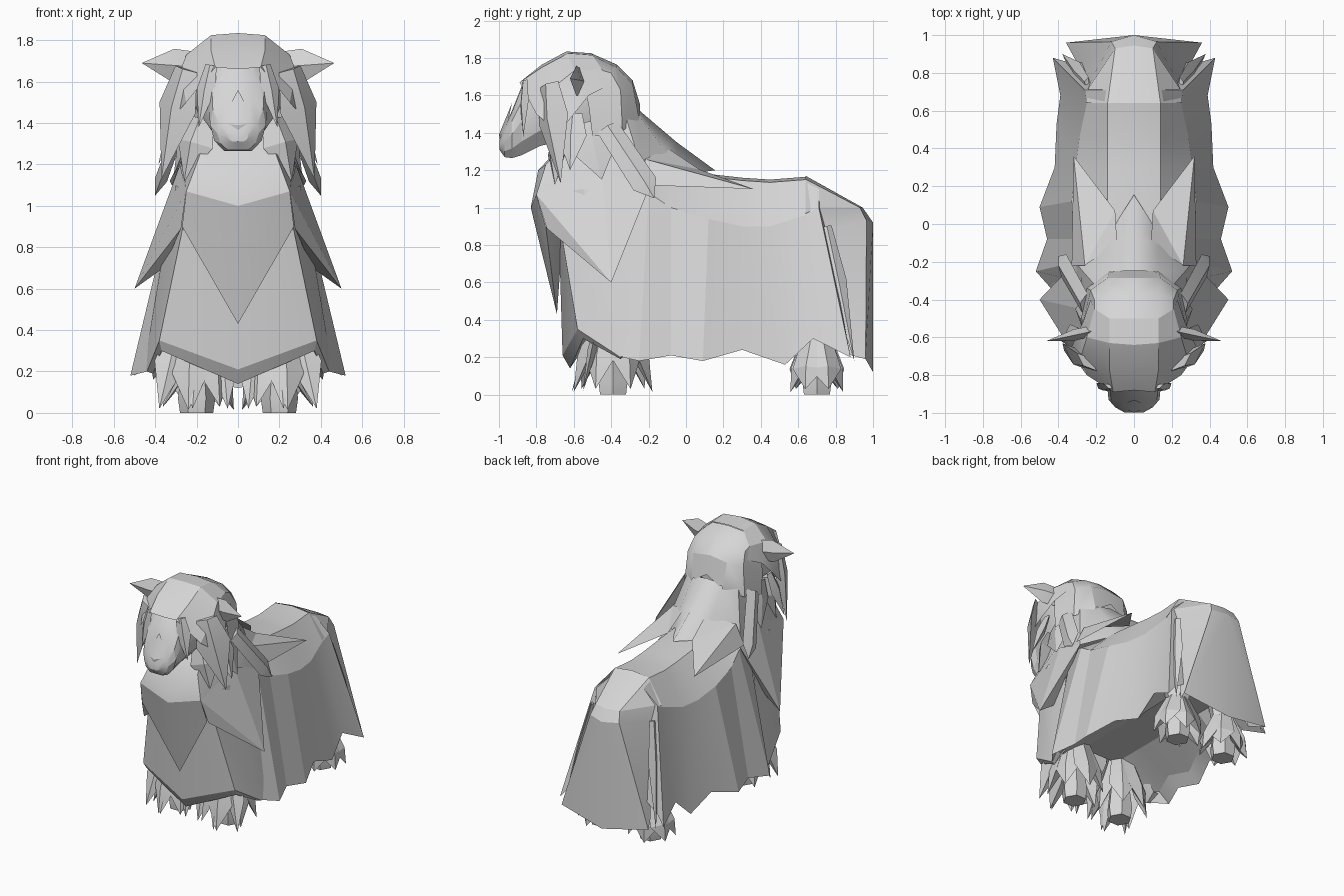
import bpy, bmesh, math
from mathutils import Vector

if "Cube" in bpy.data.objects:
    bpy.data.objects.remove(bpy.data.objects["Cube"], do_unlink=True)

wool = bpy.data.materials.new("wool_grey")
wool.use_nodes = True
GREY = (0.67, 0.67, 0.67, 1)
wool.diffuse_color = GREY
wool.node_tree.nodes["Principled BSDF"].inputs["Base Color"].default_value = GREY
CORE = Vector((0, 0, 0.7))


def build(name, verts, faces, smooth=28, sheet=True):
    """Make one half and mirror it across x = 0."""
    bm = bmesh.new()
    vs = [bm.verts.new(v) for v in verts]
    for f in faces:
        bm.faces.new([vs[i] for i in f])
    bmesh.ops.recalc_face_normals(bm, faces=bm.faces[:])
    if sheet:
        facing = sum(f.normal.dot(f.calc_center_median() - CORE) * f.calc_area() for f in bm.faces)
        if facing < 0:
            bmesh.ops.reverse_faces(bm, faces=bm.faces[:])
    mesh = bpy.data.meshes.new(name)
    bm.to_mesh(mesh)
    bm.free()
    mesh.materials.append(wool)
    ob = bpy.data.objects.new(name, mesh)
    bpy.context.collection.objects.link(ob)
    mirror = ob.modifiers.new("both_sides", 'MIRROR')
    mirror.merge_threshold = 0.002
    bpy.ops.object.select_all(action='DESELECT')
    ob.select_set(True)
    bpy.context.view_layer.objects.active = ob
    bpy.ops.object.shade_smooth_by_angle(angle=math.radians(smooth))


def loft(name, rows, smooth=28, cap_first=False, cap_last=False):
    """Skin a sheet over rows of equal length."""
    n = len(rows[0])
    verts = [p for row in rows for p in row]
    faces = [(r * n + c, r * n + c + 1, (r + 1) * n + c + 1, (r + 1) * n + c)
             for r in range(len(rows) - 1) for c in range(n - 1)]
    if cap_first:
        faces.append(tuple(range(n)))
    if cap_last:
        faces.append(tuple(range(len(verts) - n, len(verts))))
    build(name, verts, faces, smooth)


def strand(name, root, tip, width, thick, out, root_scale=0.6, bulge=0.4):
    """A pointed lock of hair with a diamond cross-section."""
    root, tip, out = Vector(root), Vector(tip), Vector(out)
    along = tip - root
    across = along.cross(out).normalized()
    normal = across.cross(along).normalized()
    verts = []
    for t, s in ((0, root_scale), (bulge, 1)):
        c = root + along * t
        verts += [c + across * width * s / 2, c + normal * thick * s / 2,
                  c - across * width * s / 2, c - normal * thick * s / 2]
    verts.append(tip)
    faces = [(0, 1, 2, 3)]
    for i in range(4):
        j = (i + 1) % 4
        faces += [(i, j, 4 + j, 4 + i), (4 + i, 4 + j, 8)]
    build(name, verts, faces, 20, sheet=False)


# Body coat: back ridge, flank break, hem, tucked underside
rows = []
for ty, tz, sx, sz, hx, hy, hz in (
        (-.3, 1.2, .3, 1.1, .44, -.34, .2), (-.2, 1.2, .3, 1.08, .52, -.25, .18),
        (-.08, 1.2, .32, 1.0, .46, -.08, .21), (.12, 1.18, .33, .94, .5, .09, .18),
        (.3, 1.16, .31, .9, .42, .3, .24), (.45, 1.15, .29, .9, .41, .53, .16),
        (.64, 1.165, .25, .96, .39, .68, .3), (.71, 1.12, .26, 1.0, .43, .88, .2)):
    rows.append([(0, ty, tz), (.14, ty, tz - .015), (sx, ty, sz), (hx, hy, hz),
                 (hx - .07, hy - .02, hz + .08), (.15, hy - .03, .42), (0, hy - .03, .42)])
loft("body_coat", rows, 14, cap_last=True)

# Tail: rump plate, flared hanging panel and its sides
loft("tail_panel", [
    [(0, .64, 1.17), (.14, .64, 1.152), (.25, .64, .97), (.2, .64, .95)],
    [(0, .945, 1.0), (.1, .93, 1.0), (.25, .705, 1.0), (.2, .68, .95)],
    [(0, 1.0, .92), (.12, .965, .93), (.24, .735, .88), (.2, .7, .85)],
    [(0, 1.0, .12), (.36, .96, .19), (.3, .85, .22), (.22, .78, .4)]], 20)
strand("tail_side_lock", (.25, .75, .9), (.38, .9, .18), .1, .04, (1, .3, 0))

# Chest apron with a folded rim, wrapping to the shoulder
loft("chest_apron", [
    [(0, -.8, 1.04), (.24, -.775, 1.06), (.3, -.55, 1.1), (.3, -.3, 1.08)],
    [(0, -.68, .88), (.27, -.67, .88), (.34, -.5, .9), (.34, -.3, .95)],
    [(0, -.66, .21), (.38, -.58, .35), (.44, -.35, .2), (.45, -.28, .25)],
    [(0, -.62, .14), (.37, -.55, .3), (.41, -.35, .19), (.41, -.28, .25)],
    [(0, -.5, .32), (.25, -.45, .4), (.3, -.35, .4), (.3, -.28, .4)]], 20)

# Pointed chest bib
build("chest_bib", [(0, -.83, 1.0), (.25, -.8, 1.07), (.27, -.75, .9), (0, -.69, .43), (0, -.66, .85)],
      [(0, 1, 2), (0, 2, 3), (2, 4, 3)], 10)

# Shoulder flaps
build("shoulder_flap", [(.25, -.8, 1.07), (.275, -.745, .89), (.5, -.4, .6), (.31, -.2, 1.1),
                        (.28, -.45, 1.2), (.36, -.4, .7)],
      [(0, 1, 2), (0, 2, 4), (4, 2, 3), (1, 5, 2), (2, 5, 3)], 10)

# Neck, from the collar up to the skull, ending in a point on the withers
loft("neck", [
    [(0, -.83, 1.0), (.25, -.8, 1.07), (.28, -.45, 1.15), (.31, -.2, 1.1), (.13, -.05, 1.17), (0, .155, 1.2)],
    [(0, -.79, 1.2), (.19, -.75, 1.23), (.27, -.45, 1.25), (.28, -.24, 1.22), (.13, -.12, 1.32), (0, -.05, 1.35)],
    [(0, -.66, 1.34), (.15, -.62, 1.36), (.21, -.45, 1.45), (.21, -.32, 1.48), (.12, -.26, 1.5), (0, -.25, 1.52)]], 35)

# Pointed mane lying beside the withers
build("mane_point", [(.33, -.22, 1.12), (.32, .36, 1.1), (.1, .07, 1.205), (.09, -.1, 1.32), (.26, -.22, 1.26)],
      [(0, 1, 4), (4, 1, 2), (4, 2, 3)], 20)

# Skull and muzzle: y, top, bottom, half width
rows = []
for y, top, low, w in ((-.32, 1.66, 1.47, .15), (-.37, 1.73, 1.4, .19), (-.48, 1.81, 1.37, .22),
                       (-.64, 1.825, 1.36, .23), (-.78, 1.74, 1.33, .19), (-.88, 1.645, 1.28, .14),
                       (-.93, 1.52, 1.265, .135), (-.97, 1.43, 1.27, .1), (-.998, 1.36, 1.31, .05)):
    h = top - low
    rows.append([(0, y, top), (w * .5, y, top - h * .03), (w * .9, y, top - h * .22), (w, y, top - h * .5),
                 (w * .85, y, low + h * .2), (w * .5, y, low), (0, y, low)])
loft("head", rows, 25, cap_first=True, cap_last=True)

# Nose ridge
build("nose_wedge", [(0, -.93, 1.56), (.085, -.965, 1.4), (0, -1.0, 1.39), (0, -.985, 1.31)],
      [(0, 1, 2), (1, 3, 2)], 10)

# Hair cap over the brow, split around the face
loft("hair_cap", [
    [(0, -.5, 1.825), (.13, -.5, 1.815), (.21, -.45, 1.74), (.23, -.4, 1.66)],
    [(0, -.64, 1.835), (.13, -.63, 1.825), (.25, -.6, 1.73), (.27, -.52, 1.6)],
    [(0, -.77, 1.765), (.13, -.77, 1.75), (.28, -.7, 1.65), (.31, -.6, 1.5)],
    [(0, -.88, 1.66), (.11, -.89, 1.67), (.25, -.8, 1.5), (.34, -.68, 1.4)]], 25)

# Nape hair sweeping round below the ears
loft("nape_hair", [
    [(0, -.5, 1.822), (.13, -.5, 1.812), (.21, -.47, 1.74), (.24, -.54, 1.7)],
    [(0, -.37, 1.765), (.13, -.37, 1.75), (.21, -.4, 1.72), (.25, -.54, 1.64)],
    [(0, -.285, 1.68), (.14, -.285, 1.66), (.23, -.35, 1.63), (.27, -.52, 1.54)],
    [(0, -.245, 1.55), (.13, -.25, 1.47), (.25, -.34, 1.41), (.28, -.5, 1.38)]], 30)

# Locks of the face, cheek and neck
for name, root, tip, width, thick, out, scale, bulge in (
        ("brow_lock", (.13, -.86, 1.68), (.19, -.87, 1.38), .1, .04, (.5, -1, 0), .6, .4),
        ("front_forelock", (.25, -.73, 1.66), (.37, -.67, 1.13), .24, .09, (.9, -1, 0), .6, .35),
        ("cheek_lock", (.27, -.6, 1.5), (.385, -.62, 1.2), .16, .06, (1, -.3, 0), .6, .4),
        ("jaw_lock", (.17, -.68, 1.42), (.26, -.7, 1.12), .2, .1, (.6, -1, 0), .6, .4),
        ("throat_lock", (.21, -.52, 1.45), (.31, -.45, 1.15), .26, .08, (1, 0, 0), .9, .4),
        ("neck_lock", (.26, -.42, 1.43), (.4, -.17, 1.05), .14, .06, (1, 0, .4), .9, .8),
        ("ear", (.19, -.56, 1.67), (.465, -.62, 1.69), .16, .06, (0, -1, 0), .9, .45)):
    strand(name, root, tip, width, thick, out, scale, bulge)

# Shaggy legs: six-sided shaft, flat hoof, ring of broad pointed tufts
for leg, cx, cy, reach, top in (("front", .2, -.39, 1.2, .65), ("hind", .2, .7, .8, .5)):
    rows = []
    for z, r in ((0, .08), (.07, .09), (.25, .07), (top, .12)):
        rows.append([(cx + r * math.cos(a * math.pi / 3), cy + r * math.sin(a * math.pi / 3), z)
                     for a in range(7)])
    loft(leg + "_leg", rows, 25)
    build(leg + "_hoof_sole", rows[0][:6], [tuple(range(6))], 20)
    for i in range(7):
        a = (i + .5) * math.tau / 7
        d = Vector((math.cos(a), math.sin(a) * reach, 0))
        root = Vector((cx, cy, top - .2)) + d * .06
        tip = Vector((cx, cy, .015 if i % 2 else .03)) + d * .18
        strand(leg + "_leg_tuft", root, tip, .18, .08, d, .7, .6)

# Broad locks hanging in front of the forelegs
for x, y in ((.05, -.55), (.22, -.61), (.38, -.55)):
    strand("foreleg_fringe", (x * .65 + .05, -.47, .38), (x, y, .02), .15, .05, (0, -1, 0))
